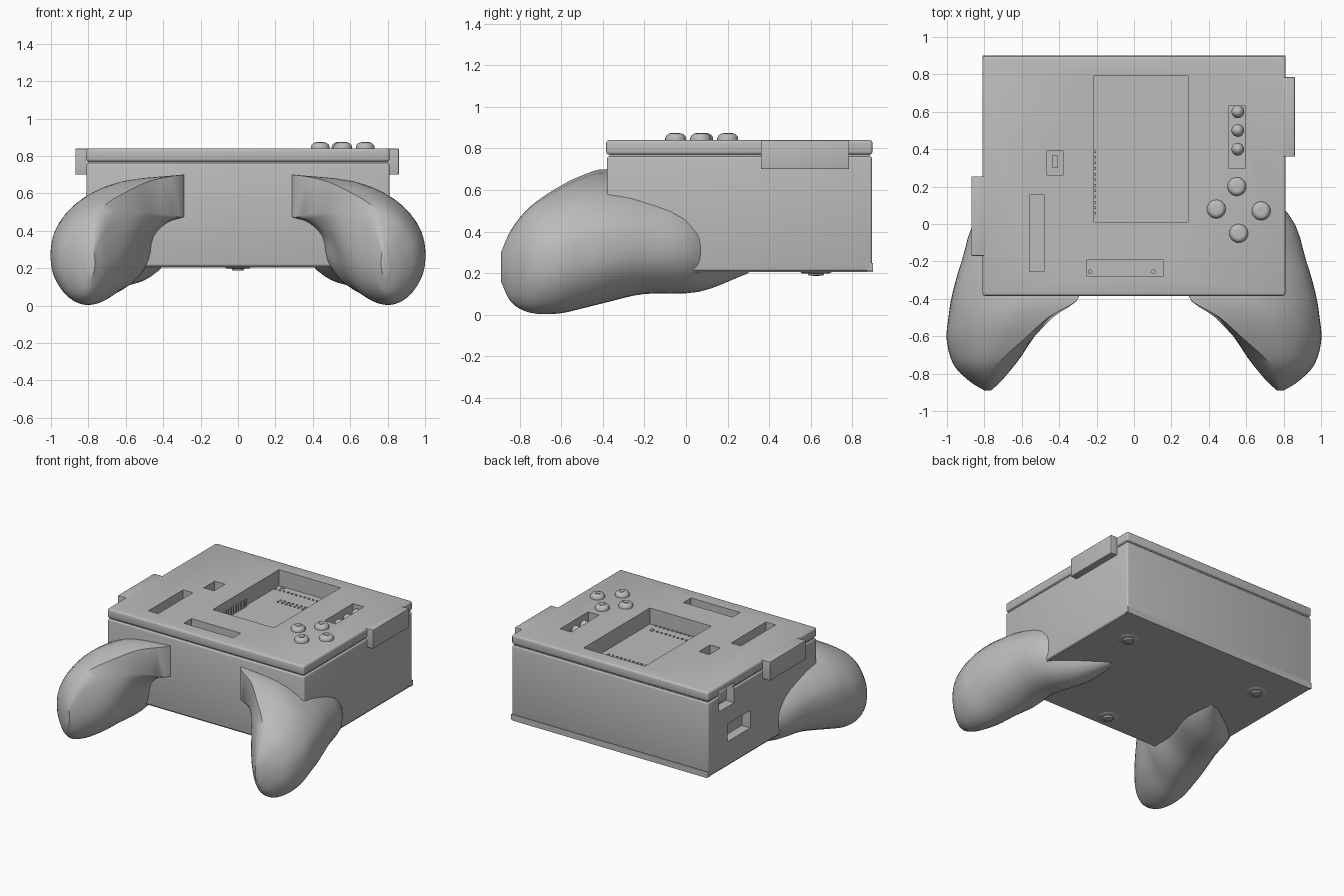
import bpy, bmesh, math
from mathutils import Vector

if "Cube" in bpy.data.objects:
    bpy.data.objects.remove(bpy.data.objects["Cube"])

grey = bpy.data.materials.new("plain grey")
grey.use_nodes = True
GREY = (0.5, 0.5, 0.5, 1)
grey.diffuse_color = GREY
next(n for n in grey.node_tree.nodes if n.type == "BSDF_PRINCIPLED").inputs["Base Color"].default_value = GREY


def finish(name, bm, smooth=False):
    bmesh.ops.recalc_face_normals(bm, faces=bm.faces)
    mesh = bpy.data.meshes.new(name)
    bm.to_mesh(mesh)
    bm.free()
    ob = bpy.data.objects.new(name, mesh)
    bpy.context.collection.objects.link(ob)
    mesh.materials.append(grey)
    if smooth:
        bpy.ops.object.select_all(action="DESELECT")
        ob.select_set(True)
        bpy.context.view_layer.objects.active = ob
        bpy.ops.object.shade_smooth_by_angle(angle=math.radians(35))
    return ob


def add_box(bm, x, y, z):
    verts = bmesh.ops.create_cube(bm, size=1)["verts"]
    for v in verts:
        v.co = [(a + b) / 2 + c * (b - a) for c, (a, b) in zip(v.co, (x, y, z))]


def box(name, x, y, z, bevel=0):
    bm = bmesh.new()
    add_box(bm, x, y, z)
    if bevel:
        bmesh.ops.bevel(bm, geom=bm.edges[:], offset=bevel, segments=3, affect="EDGES", profile=0.5)
    return finish(name, bm, bevel > 0)


def lathe(name, spots, profile, z, steps=24):
    """Round parts from one (radius, height) profile, repeated at each spot."""
    bm = bmesh.new()
    for x, y in spots:
        rings = [[bm.verts.new((x + r * math.cos(math.tau * i / steps),
                                y + r * math.sin(math.tau * i / steps), z + h))
                  for i in range(steps)] for r, h in profile]
        for a, b in zip(rings, rings[1:]):
            for i in range(steps):
                j = (i + 1) % steps
                bm.faces.new((a[i], a[j], b[j], b[i]))
        bm.faces.new(rings[0])
        bm.faces.new(rings[-1])
    return finish(name, bm, True)


def cut(ob, boxes):
    bm = bmesh.new()
    for b in boxes:
        add_box(bm, *b)
    tool = finish("cutter", bm)
    tool.hide_render = True
    mod = ob.modifiers.new("openings", "BOOLEAN")
    mod.operation, mod.solver, mod.object = "DIFFERENCE", "EXACT", tool
    bpy.context.view_layer.objects.active = ob
    bpy.ops.object.modifier_apply(modifier=mod.name)
    bpy.data.objects.remove(tool)


# Case, groove and lid
W, FRONT, BACK, TOP = 0.81, -0.38, 0.9, 0.84
body = box("case_body", (-W, W), (FRONT, BACK - 0.005), (0.21, 0.762), 0.012)
core = box("lid_groove", (-W + 0.012, W - 0.012), (FRONT + 0.012, BACK - 0.015), (0.74, 0.78))
lid = box("case_lid", (-W, W), (FRONT - 0.004, BACK - 0.003), (0.77, TOP), 0.014)
box("rear_lip", (-W, W), (BACK - 0.03, BACK), (0.21, 0.25))
box("base_plate", (-W + 0.01, W - 0.01), (FRONT + 0.01, BACK), (0.205, 0.225))

# Openings in the lid, and ports in the side wall
windows = [((-0.215, 0.29), (0.01, 0.79)), ((0.505, 0.595), (0.30, 0.63)),
           ((-0.465, -0.38), (0.26, 0.39)), ((-0.56, -0.48), (-0.255, 0.155)),
           ((-0.25, 0.155), (-0.28, -0.19))]
pockets = [(x, y, (0.72, 1)) for x, y in windows]
ports = [((-1, -0.74), (0.40, 0.67), (0.39, 0.52)), ((-1, -0.74), (0.59, 0.77), (0.65, 0.80))]
for part in (body, core, lid):
    cut(part, pockets + ports)

# Side tabs
box("right_tab", (W - 0.02, 0.86), (0.36, 0.785), (0.70, TOP), 0.004)
box("left_tab", (-0.87, -W + 0.02), (-0.17, 0.255), (0.70, TOP), 0.004)

# Circuit board details in the windows
rows = [(0.73, -0.2, 15), (0.6, -0.07, 10), (0.57, -0.07, 10), (0.085, -0.13, 10), (0.015, -0.07, 10)]
lathe("board_contacts", [(x0 + i * 0.034, y) for y, x0, n in rows for i in range(n)],
      [(0.008, 0), (0.008, 0.006)], 0.72, 8)
lathe("board_screws", [(x, y) for x in (-0.17, 0.22) for y in (0.085, 0.77)],
      [(0.015, 0), (0.015, 0.008)], 0.72, 12)
lathe("slot_screws", [(-0.235, -0.255), (0.105, -0.255)], [(0.012, 0), (0.012, 0.01)], 0.72, 12)
bm = bmesh.new()
for i in range(12):
    y = 0.05 + i * 0.03
    add_box(bm, (-0.215, -0.203), (y, y + 0.014), (0.72, 0.775))
finish("header_pins", bm)
box("slide_switch", (-0.437, -0.408), (0.30, 0.37), (0.72, 0.77))
box("port_socket", (-0.78, -0.74), (0.63, 0.73), (0.68, 0.77), 0.01)

# Round push buttons with arrows, indicator lamps and base screws
buttons = [(0.55, 0.2, 90), (0.44, 0.08, 180), (0.68, 0.07, 0), (0.56, -0.05, -90)]
lathe("push_buttons", [b[:2] for b in buttons],
      [(0.05, -0.02), (0.05, 0.008), (0.046, 0.02), (0.036, 0.029), (0.03, 0.031)], TOP)
bm = bmesh.new()
arrow = [(0.026, 0), (0, 0.024), (0, 0.012), (-0.022, 0.012),
         (-0.022, -0.012), (0, -0.012), (0, -0.024)]
for x, y, turn in buttons:
    c, s = math.cos(math.radians(turn)), math.sin(math.radians(turn))
    face = bm.faces.new([bm.verts.new((x + a * c - b * s, y + a * s + b * c, TOP + 0.03)) for a, b in arrow])
    top = bmesh.ops.extrude_face_region(bm, geom=[face])["geom"]
    bmesh.ops.translate(bm, vec=(0, 0, 0.004), verts=[v for v in top if isinstance(v, bmesh.types.BMVert)])
finish("button_arrows", bm)
lathe("indicator_lamps", [(0.555, y) for y in (0.4, 0.5, 0.6)],
      [(0.034, 0), (0.034, 0.06), (0.028, 0.085), (0.016, 0.1), (0.004, 0.104)], 0.72)
lathe("base_screws", [(0.57, 0.62), (-0.55, 0.63), (0, -0.27)],
      [(0.075, 0.02), (0.075, 0), (0.06, -0.008), (0.035, -0.008), (0.03, -0.018), (0.004, -0.02)], 0.207)


# Hand grips: sections lofted from the case to the pointed tip
def spline(points, steps):
    """Smooth open curve through points of any dimension."""
    pts = [Vector(p) for p in points]
    pts = [2 * pts[0] - pts[1]] + pts + [2 * pts[-1] - pts[-2]]
    out = []
    for a, b, c, d in zip(pts, pts[1:], pts[2:], pts[3:]):
        for i in range(steps):
            t = i / steps
            out.append(0.5 * (2 * b + (c - a) * t + (2 * a - 5 * b + 4 * c - d) * t * t
                              + (3 * b - a - 3 * c + d) * t ** 3))
    return out + [pts[-2]]


# Unit outlines run from the inner top ridge, over the outside, to the inner wall
root = spline([(0, 1), (.45, .95), (.75, .82), (.94, .64), (1, .46), (.98, .24), (.83, .06),
               (.6, 0), (.4, .1), (.28, .28), (.24, .48), (.13, .6), (0, .645)], 3)
tip = spline([(.28, 1), (.5, .97), (.75, .86), (.93, .68), (1, .5), (.97, .28), (.8, .08),
              (.55, 0), (.3, .06), (.1, .22), (0, .45), (.03, .7), (.14, .92)], 3)
# Each station: y, inner x, outer x, bottom z, top z, blend from root to tip outline
stations = spline([(.3, .40, .50, .2, .3, 1), (.06, .36, .82, .11, .56, 1), (-.2, .36, .92, .10, .65, .5),
                   (-.38, .29, .97, .06, .70, 0), (-.5, .41, .99, .03, .67, .3),
                   (-.62, .51, 1, .005, .61, .6), (-.75, .635, .965, .01, .52, 1),
                   (-.84, .71, .88, .06, .41, 1), (-.89, .765, .80, .16, .30, 1)], 4)
for name, side in (("right_grip", 1), ("left_grip", -1)):
    bm = bmesh.new()
    rings = []
    for y, xi, xo, zb, zt, mix in stations:
        outline = [a.lerp(b, mix) for a, b in zip(root, tip)]
        rings.append([bm.verts.new((side * (xi + (xo - xi) * u), y, max(0, zb + (zt - zb) * v)))
                      for u, v in outline])
    for a, b in zip(rings, rings[1:]):
        for i in range(len(a)):
            j = (i + 1) % len(a)
            bm.faces.new((a[i], a[j], b[j], b[i]))
    bm.faces.new(rings[0])
    bm.faces.new(rings[-1])
    finish(name, bm, True)
